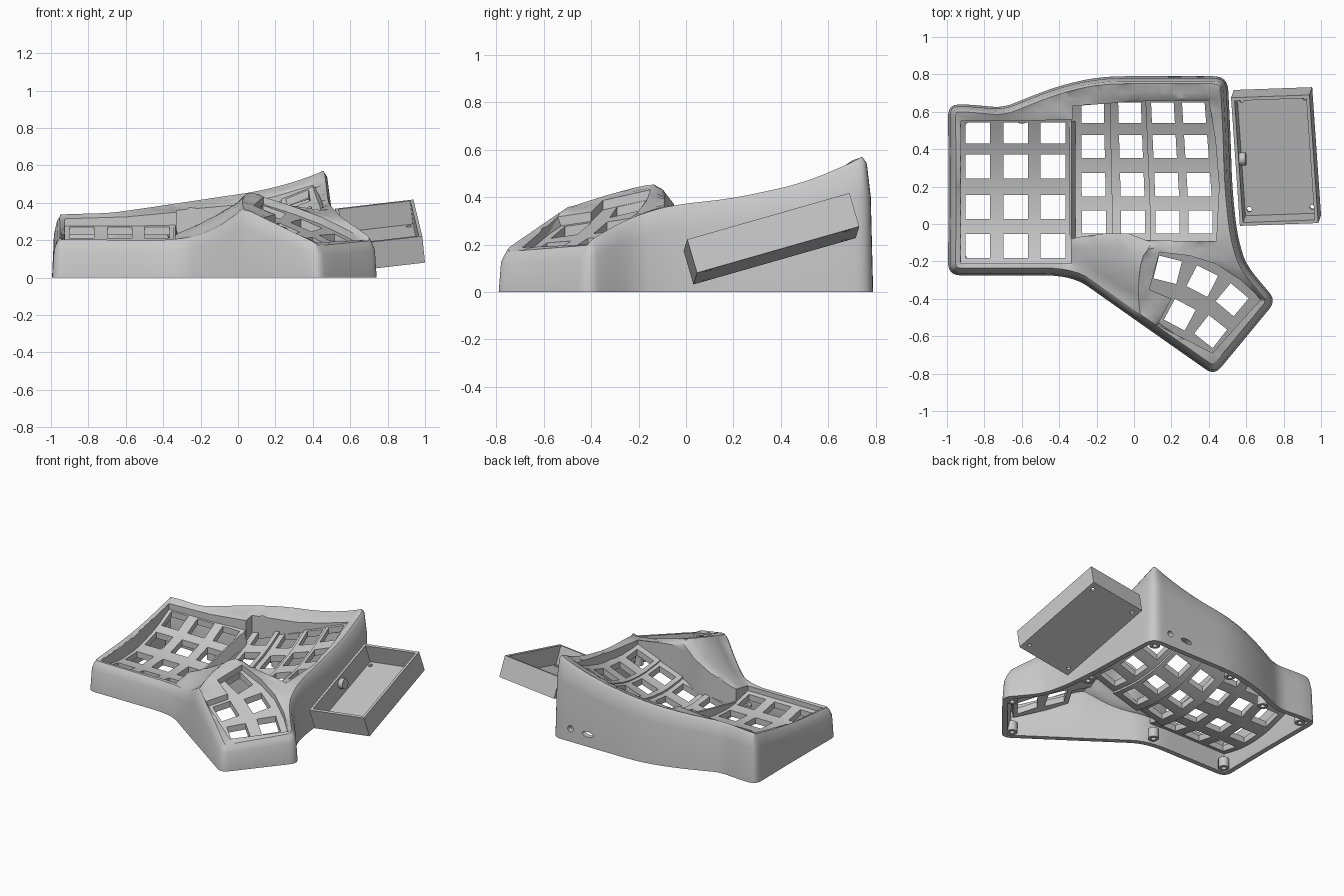
import bpy, bmesh, math
from mathutils import Vector, Matrix
from mathutils.geometry import delaunay_2d_cdt

if "Cube" in bpy.data.objects:
    bpy.data.objects.remove(bpy.data.objects["Cube"])

grey = bpy.data.materials.new("case_grey")
grey.diffuse_color = (0.58, 0.58, 0.58, 1)
grey.use_nodes = True
grey.node_tree.nodes["Principled BSDF"].inputs["Base Color"].default_value = grey.diffuse_color


def finish(bm, name):
    bmesh.ops.recalc_face_normals(bm, faces=bm.faces)
    me = bpy.data.meshes.new(name)
    bm.to_mesh(me)
    bm.free()
    me.materials.append(grey)
    ob = bpy.data.objects.new(name, me)
    bpy.context.collection.objects.link(ob)
    return ob


def loft(name, loops, closed=False, caps=False):
    """Skin a series of equal-length loops."""
    bm = bmesh.new()
    rows = [[bm.verts.new(p) for p in lp] for lp in loops]
    n = len(rows[0])
    for a, b in zip(rows, rows[1:] + (rows[:1] if closed else [])):
        for i in range(n):
            bm.faces.new((a[i], a[(i + 1) % n], b[(i + 1) % n], b[i]))
    if caps:
        bm.faces.new(rows[0])
        bm.faces.new(rows[-1])
    return finish(bm, name)


def slab(name, verts, faces, t):
    """Thicken an open sheet straight down."""
    bm = bmesh.new()
    vs = {}
    for f in faces:
        for i in f:
            if i not in vs:
                vs[i] = bm.verts.new(verts[i])
        bm.faces.new([vs[i] for i in f])
    ret = bmesh.ops.extrude_face_region(bm, geom=bm.faces[:], use_keep_orig=True)
    new = [g for g in ret["geom"] if isinstance(g, bmesh.types.BMVert)]
    bmesh.ops.translate(bm, vec=(0, 0, -t), verts=new)
    return finish(bm, name)


def rounded(ctrl, step=0.06):
    """Closed loop from (x, y, z, corner radius) points."""
    n, out = len(ctrl), []
    for i, c in enumerate(ctrl):
        p, a, b = (Vector(q[:3]) for q in (c, ctrl[i - 1], ctrl[(i + 1) % n]))
        if c[3] == 0:
            out.append(p)
            continue
        s = p + (a - p) * min(0.47, c[3] / (a - p).length)
        e = p + (b - p) * min(0.47, c[3] / (b - p).length)
        for k in range(7):
            t = k / 6
            out.append(s * (1 - t) ** 2 + p * 2 * t * (1 - t) + e * t * t)
    res = []
    for a, b in zip(out, out[1:] + out[:1]):
        m = max(1, round((b - a).length / step))
        res += [a.lerp(b, k / m) for k in range(m)]
    return res


def inset(loop, d):
    """Move a counter-clockwise loop inward in plan."""
    res = []
    for i, p in enumerate(loop):
        t1 = (p - loop[i - 1]).to_2d().normalized()
        t2 = (loop[(i + 1) % len(loop)] - p).to_2d().normalized()
        t = (t1 + t2).normalized()
        k = d / max(0.6, t.dot(t1))
        res.append(Vector((p.x - t.y * k, p.y + t.x * k, p.z)))
    return res


def inside(x, y, loop):
    hit = False
    for i, b in enumerate(loop):
        a = loop[i - 1]
        if (a.y > y) != (b.y > y) and x < (b.x - a.x) * (y - a.y) / (b.y - a.y) + a.x:
            hit = not hit
    return hit


def sheet(name, outer, holes, t, grid=None, crease=()):
    """Slab bounded by an outer loop with holes; inner heights relax smoothly."""
    pts, edges = [], []
    for lp in [outer] + holes:
        o, n = len(pts), len(lp)
        pts += lp
        edges += [(o + i, o + (i + 1) % n) for i in range(n)]
    o = len(pts)
    pts += crease
    edges += [(o + i, o + i + 1) for i in range(len(crease) - 1)]
    nb = len(pts)
    ok = lambda x, y: inside(x, y, outer) and not any(inside(x, y, h) for h in holes)
    if grid:
        for i in range(-35, 36):
            for j in range(-35, 36):
                x, y = i * grid, j * grid
                if ok(x, y) and min((p.to_2d() - Vector((x, y))).length for p in pts[:nb]) > grid * 0.5:
                    pts.append(Vector((x, y, 0.3)))
    r = delaunay_2d_cdt([p.to_2d() for p in pts], edges, [], 0, 1e-6)
    co = [Vector((v.x, v.y, pts[ids[0]].z if ids else 0.3)) for v, ids in zip(r[0], r[3])]
    free = [i for i, ids in enumerate(r[3]) if not ids or ids[0] >= nb]
    faces = [f for f in r[2] if ok(sum(co[i].x for i in f) / 3, sum(co[i].y for i in f) / 3)]
    near = {i: set() for i in range(len(co))}
    for f in faces:
        for i in f:
            near[i].update(set(f) - {i})
    for _ in range(250):
        for i in free:
            if near[i]:
                co[i].z = sum(co[k].z for k in near[i]) / len(near[i])
    return slab(name, co, faces, t)


def cylinder(name, mat, r, h, seg=20):
    bm = bmesh.new()
    bmesh.ops.create_cone(bm, cap_ends=True, segments=seg, radius1=r, radius2=r, depth=h, matrix=mat)
    return finish(bm, name)


def cut(target, cutter):
    cutter.hide_render = cutter.hide_viewport = True
    m = target.modifiers.new("cut", 'BOOLEAN')
    m.operation, m.object, m.solver = 'DIFFERENCE', cutter, 'EXACT'


# Height rules for the key beds
def left_z(x, y):
    return 0.125 + 0.6 * (y - 0.05) ** 2


def right_z(x, y):
    d = x + 0.335
    return 0.08 + 0.55 * (y - 0.1) ** 2 + 0.2 * d + 0.13 * d * d


def bed_z(x, y):
    return left_z(x, y) if x < -0.335 else right_z(x, y)


def thumb_z(x, y):
    return 0.17 - 0.284 * (x - 0.42) + 0.302 * (y + 0.75)


# Outer wall: plan outline with rim height and corner radius
outline = rounded([
    (-0.995, -0.275, 0.205, .07), (-0.33, -0.275, 0.20, .15), (-0.16, -0.395, 0.25, .1),
    (0.01, -0.515, 0.37, .04), (0.43, -0.81, 0.168, .06), (0.76, -0.41, 0.20, .06),
    (0.60, -0.22, 0.312, .1), (0.563, -0.1, 0.355, .06), (0.545, 0.0, 0.373, .06), (0.525, 0.2, 0.395, .1),
    (0.515, 0.5, 0.46, .12), (0.50, 0.79, 0.585, .08), (0.3, 0.79, 0.51, .1),
    (0.1, 0.79, 0.46, .1), (-0.18, 0.79, 0.42, .15), (-0.42, 0.735, 0.385, .14),
    (-0.70, 0.622, 0.345, .06), (-0.90, 0.64, 0.34, .05), (-0.995, 0.635, 0.335, .07),
    (-0.99, 0.2, 0.245, .2)])


def ring(d, fz):
    return [Vector((p.x, p.y, fz(p.z))) for p in inset(outline, d)]


rim = ring(0.04, lambda z: z)
wall = loft("outer_wall", [
    ring(0.06, lambda z: z - 0.05), ring(0.035, lambda z: 0), ring(0, lambda z: 0),
    ring(0.01, lambda z: z * 0.72), ring(0.026, lambda z: z - 0.02), rim], closed=True)

# Port openings in the back wall
across = Matrix.Rotation(math.pi / 2, 4, 'X')
cut(wall, cylinder("round_port_cutter", Matrix.Translation((0.355, 0.78, 0.09)) @ across, 0.022, 0.2))
cut(wall, cylinder("slot_port_cutter", Matrix.Translation((0.22, 0.78, 0.085))
                   @ Matrix.Diagonal((2.2, 1, 0.9, 1)) @ across, 0.02, 0.2))

# Deck with two wells sunk into it, creased along the thumb ridge
well = rounded([(x, y, z, 0) for x, y, z in [
    (-0.925, -0.21, .20), (-0.338, -0.21, .20), (-0.338, -0.08, .225), (-0.3, -0.07, .24),
    (-0.15, -0.05, .305), (-0.03, -0.05, .37), (0.06, -0.085, .415), (0.22, -0.09, .395),
    (0.44, -0.09, .362), (0.455, 0.2, .385), (0.435, 0.45, .44), (0.40, 0.66, .495),
    (0.2, 0.66, .435), (0.0, 0.655, .39), (-0.33, 0.63, .36), (-0.33, 0.56, .35), (-0.6, 0.55, .325),
    (-0.925, 0.55, .315), (-0.925, 0.15, .225)]])
thumb_well = rounded([(x, y, thumb_z(x, y), 0) for x, y in [
    (0.083, -0.35), (0.2, -0.40), (0.125, -0.54), (0.42, -0.69), (0.68, -0.40),
    (0.57, -0.30), (0.44, -0.215), (0.30, -0.17), (0.136, -0.15)]])
ridge = [Vector((x, y, thumb_z(x, y))) for x, y in (
    (0.115, -0.128), (0.075, -0.135), (0.05, -0.17), (0.035, -0.22), (0.027, -0.28), (0.023, -0.34),
    (0.024, -0.39), (0.028, -0.44))]
sheet("top_deck", rim, [well, thumb_well], 0.025, grid=0.032, crease=ridge)


def skirt(name, loop, fz):
    out = inset(loop, -0.016)
    low = lambda lp: [Vector((p.x, p.y, fz(q.x, q.y))) for p, q in zip(lp, loop)]
    top = [p - Vector((0, 0, 0.022)) for p in out]
    loft(name, [loop, low(loop), low(out), top], closed=True)


skirt("main_well_side", well, lambda x, y: bed_z(x, y) - 0.04)
skirt("thumb_well_side", thumb_well, lambda x, y: thumb_z(x, y) - 0.08)


# Key columns: curved strips with square openings
def column(name, x0, xc, x1, y0, y1, rows, fz, splay=0, h=0.066):
    xs = [x0, xc - h, xc + h, x1]
    ys = [y0] + [y + s * (h - (0.01 if i == 3 else 0.002)) for i, y in enumerate(rows) for s in (-1, 1)] + [y1]
    vs = [(x - splay * max(0, y - 0.1) * (x + 0.335), y, fz(x, y)) for y in ys for x in xs]
    fs = [(j * 4 + i, j * 4 + i + 1, j * 4 + i + 5, j * 4 + i + 4)
          for j in range(len(ys) - 1) for i in range(3) if not (i == 1 and j % 2)]
    slab(name, vs, fs, 0.043)


lx = [-0.935, -0.738, -0.535, -0.335]
for k, xc in enumerate((-0.835, -0.632, -0.433)):
    column(f"left_key_column_{k + 1}", lx[k], xc, lx[k + 1], -0.22, 0.565,
           (-0.118, 0.092, 0.308, 0.487), left_z)
rx = [-0.335, -0.115, 0.085, 0.265, 0.47]
drops = (0, 0.022, 0.008, 0)
for k, xc in enumerate((-0.215, -0.006, 0.18, 0.355)):
    column(f"right_key_column_{k + 1}", rx[k], xc, rx[k + 1], -0.11, 0.675,
           (0.01, 0.21, 0.415, 0.595), lambda x, y: right_z(x, y) - drops[k], 0.1, 0.064)

# Step between the two key beds
ys = [-0.09 + 0.08 * i for i in range(9)]
loft("bed_step", [[Vector((x, y, f(x, y) - d)) for y in ys]
                  for x, f, d in ((-0.345, left_z, 0.002), (-0.333, left_z, 0),
                                  (-0.312, right_z, 0.01), (-0.335, right_z, 0.03))], closed=True)

# Thumb plate with five turned openings
holes = []
for x, y, deg in ((0.18, -0.245, -14), (0.365, -0.305, -27), (0.525, -0.405, -40),
                  (0.245, -0.485, -28), (0.41, -0.575, -38)):
    a = math.radians(deg)
    sq = [Vector((x + 0.063 * (i * math.cos(a) - j * math.sin(a)),
                  y + 0.063 * (i * math.sin(a) + j * math.cos(a)), 0))
          for i, j in ((-1, -1), (1, -1), (1, 1), (-1, 1))]
    for p in sq:
        p.z = thumb_z(p.x, p.y) - 0.04
    holes.append(sq)
plate = [Vector((p.x, p.y, thumb_z(p.x, p.y) - 0.04)) for p in inset(thumb_well, -0.008)]
sheet("thumb_plate", plate, holes, 0.043)

# Screw posts inside the base
for k, (x, y) in enumerate(((-0.92, -0.2), (-0.92, 0.56), (-0.33, -0.2), (0.42, -0.72), (0.67, -0.42),
                            (0.43, 0.72), (-0.2, 0.72), (0.47, 0.1), (-0.6, 0.57))):
    circ = lambda r, z: [Vector((x + r * math.cos(i * math.pi / 8), y + r * math.sin(i * math.pi / 8), z))
                         for i in range(16)]
    loft(f"screw_post_{k + 1}", [circ(0.035, 0.07), circ(0.035, 0.003), circ(0.016, 0.003), circ(0.016, 0.07)], closed=True)

# Tilted open tray beside the case, with four screw holes
u = Vector((0.42, 0.015, 0.049)).normalized()
w = u.cross(Vector((-0.04, 0.69, 0.198))).normalized()
v = w.cross(u)
top = Vector((0.985, 0.005, 0.222)) - u * 0.211 + v * 0.357
frame = Matrix.Translation(top) @ Matrix((u, v, w)).transposed().to_4x4()


def rect(a, b, z):
    return [frame @ Vector((i * a, j * b, z)) for i, j in ((-1, -1), (1, -1), (1, 1), (-1, 1))]


tray = loft("tray", [rect(0.193, 0.339, -0.13), rect(0.193, 0.339, 0), rect(0.211, 0.357, 0),
                     rect(0.211, 0.357, -0.148)], caps=True)
for i in (-1, 1):
    for j in (-1, 1):
        cut(tray, cylinder("tray_hole_cutter", frame @ Matrix.Translation((i * 0.17, j * 0.305, -0.14)), 0.014, 0.06, 12))
cylinder("tray_knob", frame @ Matrix.Translation((-0.185, 0.0, -0.05)) @ Matrix.Rotation(math.pi / 2, 4, 'Y'),
         0.035, 0.05)

# Smooth the curved walls, keep the creases
for ob in bpy.context.collection.objects:
    if not ob.hide_viewport:
        ob.select_set(True)
        bpy.context.view_layer.objects.active = ob
bpy.ops.object.shade_smooth_by_angle(angle=math.radians(32))
